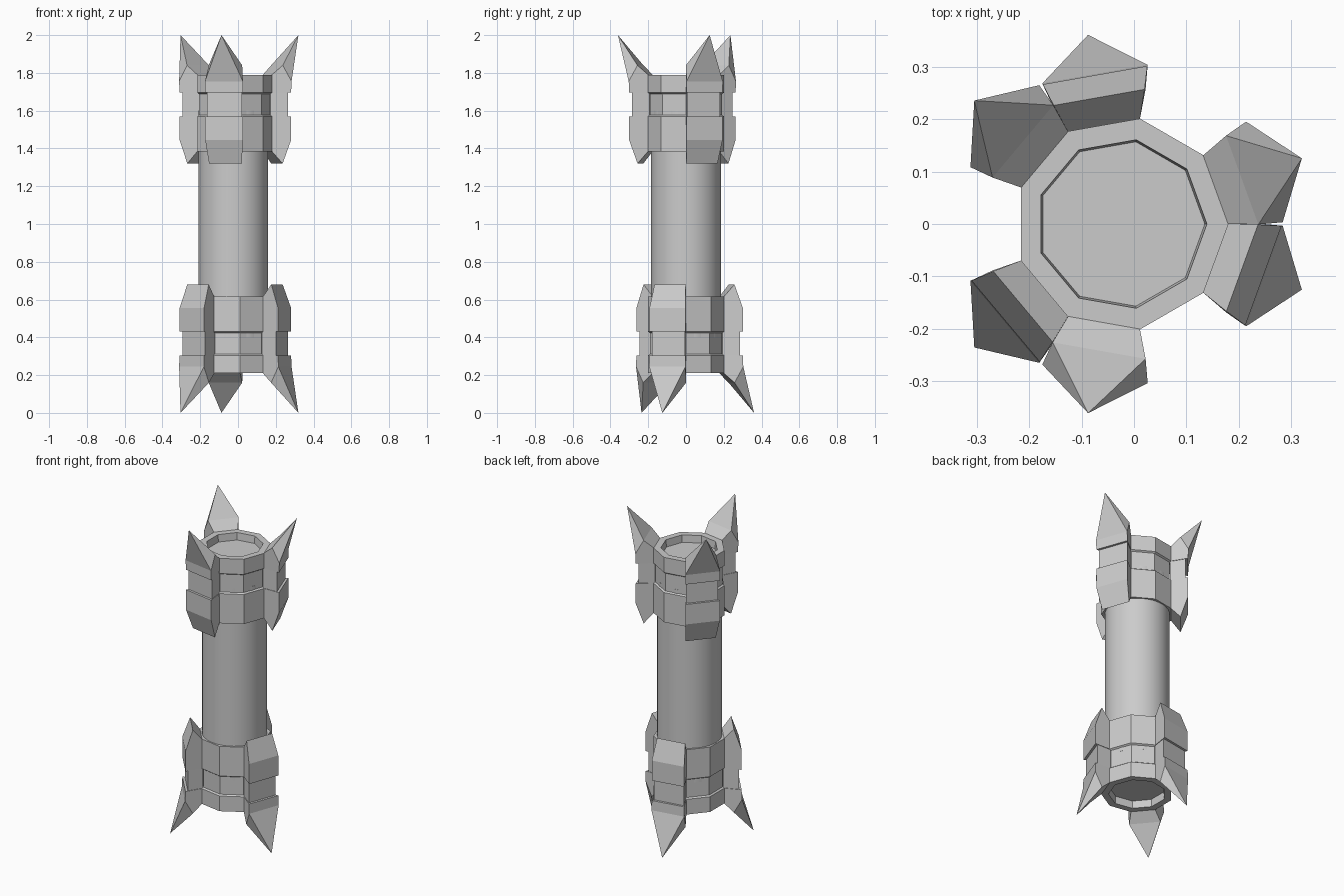
import bpy, bmesh
from math import sin, cos, radians, pi
from mathutils import Matrix, Vector

if "Cube" in bpy.data.objects:
    bpy.data.objects.remove(bpy.data.objects["Cube"])

CX = -0.024          # axis of the column
SIDES = 9
FLIP = Matrix.Translation((0, 0, 2)) @ Matrix.Rotation(pi, 4, 'X')


def finish(bm, name, matrix):
    bmesh.ops.recalc_face_normals(bm, faces=bm.faces)
    bmesh.ops.transform(bm, matrix=matrix, verts=bm.verts)
    mesh = bpy.data.meshes.new(name)
    bm.to_mesh(mesh)
    bm.free()
    obj = bpy.data.objects.new(name, mesh)
    bpy.context.collection.objects.link(obj)
    return obj


def collar(name, profile, matrix):
    """Nine-sided lathe of (radius, z) points, end loops capped."""
    bm = bmesh.new()
    rings = [[bm.verts.new((CX + r * cos(2 * pi * i / SIDES),
                            r * sin(2 * pi * i / SIDES), z))
              for i in range(SIDES)] for r, z in profile]
    for a, b in zip(rings, rings[1:]):
        for i in range(SIDES):
            j = (i + 1) % SIDES
            bm.faces.new((a[i], a[j], b[j], b[i]))
    bm.faces.new(rings[0])
    bm.faces.new(rings[-1])
    return finish(bm, name, matrix)


def fins(name, profile, matrix, tip=None):
    """Three flared blocks; profile points are (radial, z, half width).
    With a tip, the face after profile point 2 is pulled to a spike."""
    bm = bmesh.new()
    for angle in (20, 140, 260):
        c, s = cos(radians(angle)), sin(radians(angle))

        def place(r, t, z):
            return Vector((CX + r * c - t * s, r * s + t * c, z))
        left = [bm.verts.new(place(r, w, z)) for r, z, w in profile]
        right = [bm.verts.new(place(r, -w, z)) for r, z, w in profile]
        bm.faces.new(left)
        bm.faces.new(right)
        n = len(profile)
        for i in range(n):
            j = (i + 1) % n
            if tip and i == 2:
                apex = bm.verts.new(place(tip[0], 0, tip[1]))
                loop = (left[i], left[j], right[j], right[i])
                for k in range(4):
                    bm.faces.new((loop[k], loop[(k + 1) % 4], apex))
            else:
                bm.faces.new((left[i], left[j], right[j], right[i]))
    return finish(bm, name, matrix)


# round smooth shaft
bpy.ops.mesh.primitive_cylinder_add(vertices=32, radius=0.184, depth=1.2,
                                    location=(CX, 0, 1))
bpy.context.object.name = "shaft"
bpy.ops.object.shade_smooth_by_angle(angle=radians(30))

for end, m in (("top", Matrix.Identity(4)), ("bottom", FLIP)):
    # faceted collar with narrow waist and recessed end
    collar(end + "_collar",
           [(0.18, 1.385), (0.204, 1.385), (0.204, 1.57), (0.194, 1.577),
            (0.194, 1.688), (0.204, 1.695), (0.204, 1.79), (0.163, 1.79),
            (0.159, 1.745)], m)
    # outer spikes
    fins(end + "_spikes",
         [(0.185, 1.695, 0.067), (0.288, 1.695, 0.101), (0.29, 1.755, 0.102),
          (0.245, 1.84, 0.09), (0.191, 1.79, 0.0695)], m, tip=(0.366, 2.0))
    # waist blocks
    fins(end + "_waist_blocks",
         [(0.185, 1.565, 0.064), (0.274, 1.565, 0.093),
          (0.274, 1.70, 0.093), (0.185, 1.70, 0.064)], m)
    # inner tapered blocks
    fins(end + "_tapered_blocks",
         [(0.185, 1.57, 0.067), (0.288, 1.57, 0.101), (0.288, 1.445, 0.101),
          (0.245, 1.32, 0.088), (0.191, 1.385, 0.0695), (0.18, 1.385, 0.066)], m)
